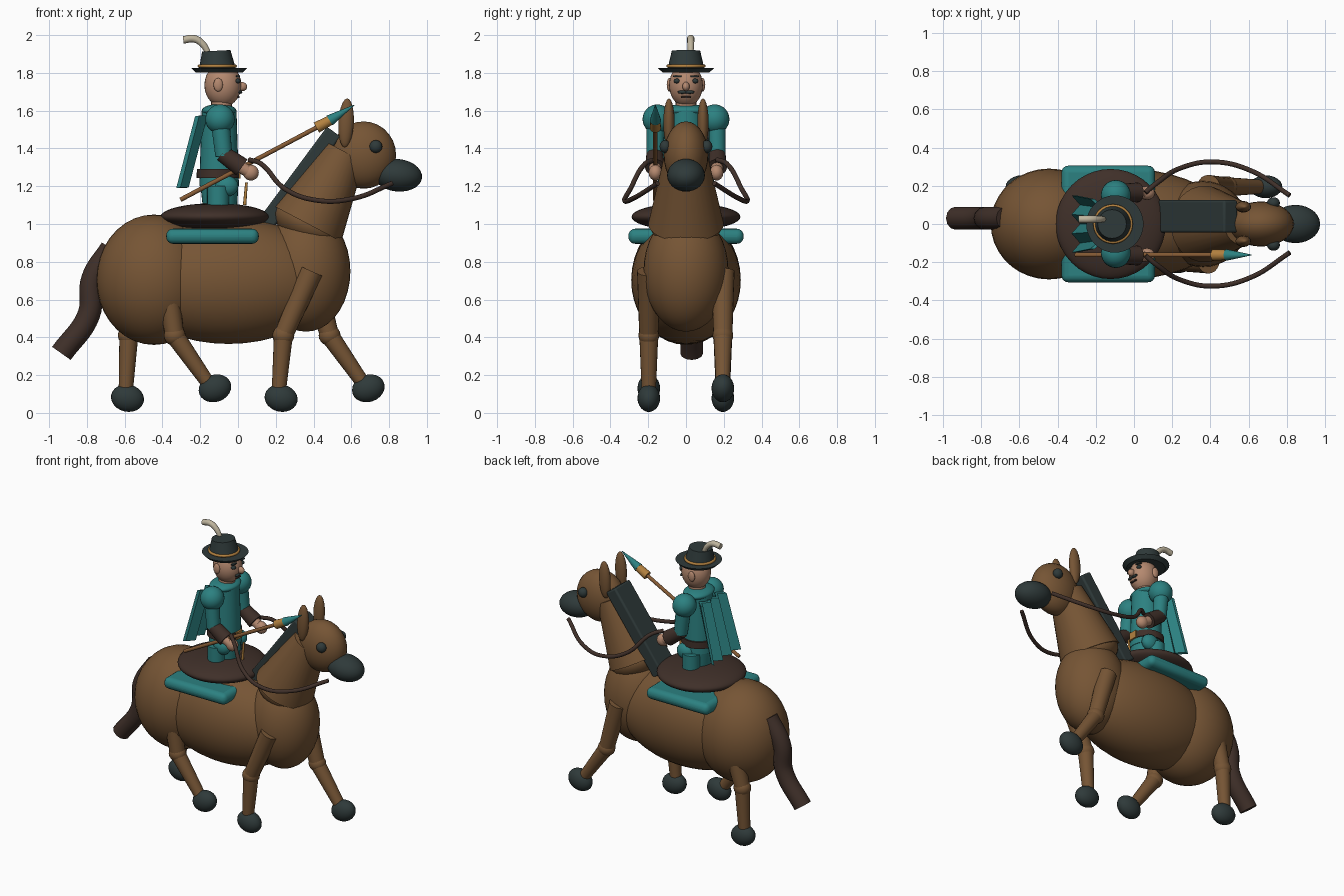
import bpy, bmesh, math
from mathutils import Vector

if "Cube" in bpy.data.objects:
    bpy.data.objects.remove(bpy.data.objects["Cube"])


def mat(name, r, g, b):
    m = bpy.data.materials.new(name)
    m.diffuse_color = (r, g, b, 1)
    m.use_nodes = True
    m.node_tree.nodes["Principled BSDF"].inputs["Base Color"].default_value = m.diffuse_color
    return m


HIDE = mat("horse_brown", .18, .09, .035)
SLATE = mat("dark_slate", .028, .042, .042)
LEATHER = mat("dark_leather", .05, .029, .022)
TEAL = mat("teal_cloth", .025, .22, .22)
SKIN = mat("skin", .46, .25, .16)
GOLD = mat("gold", .45, .22, .05)
CREAM = mat("cream", .52, .46, .34)
WOOD = mat("lance_wood", .24, .105, .035)


def finish(name, material, smooth=True):
    ob = bpy.context.object
    ob.name = name
    ob.data.materials.clear()
    ob.data.materials.append(material)
    if smooth:
        bpy.ops.object.shade_smooth_by_angle(angle=math.radians(40))
    return ob


def ball(name, material, loc, size, tilt=0, seg=28):
    """Ellipsoid with half sizes; tilt turns it about y."""
    bpy.ops.mesh.primitive_uv_sphere_add(segments=seg, ring_count=seg // 2, location=loc,
                                         rotation=(0, math.radians(tilt), 0))
    bpy.context.object.scale = size
    return finish(name, material)


def rod(name, material, a, b, r1, r2, seg=20):
    """Tapered cylinder between two points."""
    a, b = Vector(a), Vector(b)
    d = b - a
    bpy.ops.mesh.primitive_cone_add(vertices=seg, radius1=r1, radius2=r2, depth=d.length,
                                    location=(a + b) / 2)
    bpy.context.object.rotation_euler = d.to_track_quat('Z', 'Y').to_euler()
    return finish(name, material)


def box(name, material, loc, half, bevel=0, tilt=0):
    bpy.ops.mesh.primitive_cube_add(size=2, location=loc, rotation=(0, math.radians(tilt), 0))
    ob = bpy.context.object
    ob.scale = half
    bpy.ops.object.transform_apply(location=False, rotation=False, scale=True)
    if bevel:
        m = ob.modifiers.new("bevel", 'BEVEL')
        m.width, m.segments = bevel, 4
    return finish(name, material)


def tube(name, material, pts, radius):
    """Smooth round tube; each point is (x, y, z) with an optional radius factor."""
    cu = bpy.data.curves.new(name, 'CURVE')
    cu.dimensions = '3D'
    cu.bevel_depth, cu.bevel_resolution = radius, 4
    cu.resolution_u, cu.use_fill_caps = 8, True
    sp = cu.splines.new('BEZIER')
    sp.bezier_points.add(len(pts) - 1)
    for bp, p in zip(sp.bezier_points, pts):
        bp.co = p[:3]
        bp.radius = p[3] if len(p) > 3 else 1
        bp.handle_left_type = bp.handle_right_type = 'AUTO'
    ob = bpy.data.objects.new(name, cu)
    bpy.context.collection.objects.link(ob)
    bpy.ops.object.select_all(action='DESELECT')
    ob.select_set(True)
    bpy.context.view_layer.objects.active = ob
    bpy.ops.object.convert(target='MESH')
    return finish(name, material)


# Horse trunk
ball("barrel", HIDE, (-.05, 0, .70), (.55, .29, .335), seg=40)
ball("rump", HIDE, (-.445, 0, .705), (.305, .29, .345), seg=36)
ball("chest", HIDE, (.36, 0, .75), (.235, .225, .32), seg=36)
rod("neck", HIDE, (.37, 0, 1.0), (.57, 0, 1.38), .2, .11, 32)
ball("neck_base", HIDE, (.37, 0, 1.0), (.19, .19, .12), 28)

# Horse head
ball("horse_head", HIDE, (.665, 0, 1.365), (.172, .118, .178))
ball("muzzle", SLATE, (.845, 0, 1.258), (.13, .1, .086), 6)
for s, side in ((-1, "right"), (1, "left")):
    ball(side + "_horse_ear", HIDE, (.572, s * .09, 1.535), (.041, .03, .13), 3, 20)
    ball(side + "_horse_eye", SLATE, (.73, s * .11, 1.41), (.034, .03, .034), 0, 16)
box("mane", SLATE, (.32, .04, 1.235), (.045, .085, .315), .012, 36.5)
tube("tail", LEATHER, [(-.67, .03, .87), (-.77, .03, .71), (-.79, .03, .52),
                       (-.935, .03, .315)], .06)

# Legs: side, hip, knee, ankle, hoof (x, z)
LEGS = [("right_front_leg", -.197, (.39, .75), (.24, .41), (.215, .1), (.228, .078), 12),
        ("left_front_leg", .195, (.39, .75), (.485, .41), (.66, .16), (.69, .13), -20),
        ("right_hind_leg", -.197, (-.38, .70), (-.335, .41), (-.16, .16), (-.122, .13), -20),
        ("left_hind_leg", .195, (-.5, .70), (-.578, .41), (-.595, .1), (-.585, .078), 12)]
for name, y, hip, knee, ankle, hoof, tilt in LEGS:
    def at(p):
        return (p[0], y, p[1])
    rod(name + "_upper", HIDE, at(hip), at(knee), .062, .05)
    ball(name + "_knee", HIDE, at(knee), (.058, .055, .055), 0, 20)
    rod(name + "_lower", HIDE, at(knee), at(ankle), .05, .037)
    ball(name + "_hoof", SLATE, at(hoof), (.088, .06, .072), tilt, 24)

# Saddle
box("saddle_blanket", TEAL, (-.135, 0, .935), (.245, .305, .04), .036)
ball("saddle", LEATHER, (-.122, 0, 1.038), (.288, .288, .072), 0, 40)

# Rider body
rod("torso", TEAL, (-.1, 0, 1.2), (-.1, 0, 1.6), .105, .092, 28)
ball("torso_top", TEAL, (-.1, 0, 1.6), (.092, .12, .035))
rod("coat_skirt", TEAL, (-.095, 0, 1.08), (-.1, 0, 1.26), .09, .105, 28)
rod("belt", LEATHER, (-.105, 0, 1.243), (-.105, 0, 1.29), .114, .113, 28)
box("belt_buckle", GOLD, (.008, 0, 1.267), (.006, .03, .026))
rod("hanging_dagger", GOLD, (.045, 0, 1.22), (.035, 0, 1.1), .007, .009, 10)
for s, side in ((-1, "right"), (1, "left")):
    rod(side + "_rider_leg", TEAL, (-.105, s * .09, 1.05), (-.105, s * .09, 1.2), .058, .058)
    ball(side + "_thigh", TEAL, (-.06, s * .09, 1.2), (.062, .045, .055), 0, 20)
    ball(side + "_shoulder", TEAL, (-.095, s * .152, 1.555), (.078, .078, .078))
    rod(side + "_upper_arm", TEAL, (-.095, s * .16, 1.55), (-.075, s * .165, 1.36), .05, .045)
    rod(side + "_cuff", LEATHER, (-.085, s * .165, 1.375), (.02, s * .165, 1.3), .044, .052)
    rod(side + "_wrist", SKIN, (0, s * .165, 1.31), (.06, s * .163, 1.275), .032, .032)
    ball(side + "_hand", SKIN, (.068, s * .162, 1.272), (.042, .036, .042), 0, 20)
    tube(side + "_rein", LEATHER,
         [(.06, s * .165, 1.34), (.12, s * .215, 1.32), (.25, s * .295, 1.185),
          (.42, s * .325, 1.125), (.61, s * .28, 1.135), (.815, s * .15, 1.215)], .013)

# Pleated cape hanging from the shoulders
bm = bmesh.new()
N = 6
rows = []
for dx, off in ((0, 0), (.022, .012)):
    for x, z, w in ((-.205, 1.57, .13), (-.305, 1.19, .15)):
        rows.append([bm.verts.new((x + dx + (.022 if i % 2 else -.022), (i / N * 2 - 1) * w, z + off * .3))
                     for i in range(N + 1)])
ot, ob_, it, ib = rows
for i in range(N):
    bm.faces.new((ot[i], ot[i + 1], ob_[i + 1], ob_[i]))
    bm.faces.new((it[i + 1], it[i], ib[i], ib[i + 1]))
    bm.faces.new((ot[i + 1], ot[i], it[i], it[i + 1]))
    bm.faces.new((ob_[i], ob_[i + 1], ib[i + 1], ib[i]))
for i in (0, N):
    bm.faces.new((ot[i], ob_[i], ib[i], it[i]))
bmesh.ops.recalc_face_normals(bm, faces=bm.faces)
me = bpy.data.meshes.new("cape")
bm.to_mesh(me)
bm.free()
me.materials.append(TEAL)
bpy.context.collection.objects.link(bpy.data.objects.new("cape", me))

# Rider head
rod("rider_neck", SKIN, (-.09, 0, 1.58), (-.085, 0, 1.68), .055, .055)
ball("rider_head", SKIN, (-.08, 0, 1.735), (.098, .089, .115))
ball("nose", SKIN, (.022, 0, 1.728), (.027, .02, .024), 20, 16)
box("mouth", LEATHER, (.002, 0, 1.672), (.006, .026, .005), .003)
for s, side in ((-1, "right"), (1, "left")):
    ball(side + "_ear", SKIN, (-.105, s * .088, 1.737), (.025, .014, .036), 0, 16)
    ball(side + "_eye", SLATE, (-.002, s * .048, 1.757), (.016, .018, .013), 0, 12)
    box(side + "_brow", SLATE, (.0, s * .046, 1.782), (.01, .022, .005), .003)
    ball(side + "_moustache", SLATE, (.012, s * .02, 1.698), (.011, .026, .009), 0, 12)

# Hat
rod("hat_brim", SLATE, (-.1, 0, 1.803), (-.1, 0, 1.827), .125, .15, 36)
rod("hat_crown", SLATE, (-.11, 0, 1.82), (-.115, 0, 1.917), .098, .075, 32)
bpy.ops.mesh.primitive_torus_add(major_radius=.095, minor_radius=.009, major_segments=36,
                                 minor_segments=10, location=(-.11, 0, 1.836))
finish("hat_band", GOLD)
tube("feather", CREAM, [(-.155, .025, 1.9, .8), (-.185, .025, 1.95, 1), (-.23, .025, 1.98, 1.1),
                        (-.29, .025, 1.975, 1.1)], .018)

# Lance in the right hand
LY = -.162
rod("lance_shaft", WOOD, (-.305, LY, 1.128), (.43, LY, 1.518), .012, .012, 14)
rod("lance_collar", GOLD, (.415, LY, 1.51), (.495, LY, 1.553), .03, .026, 16)
rod("lance_tip", TEAL, (.485, LY, 1.548), (.615, LY, 1.63), .03, .002, 16)
